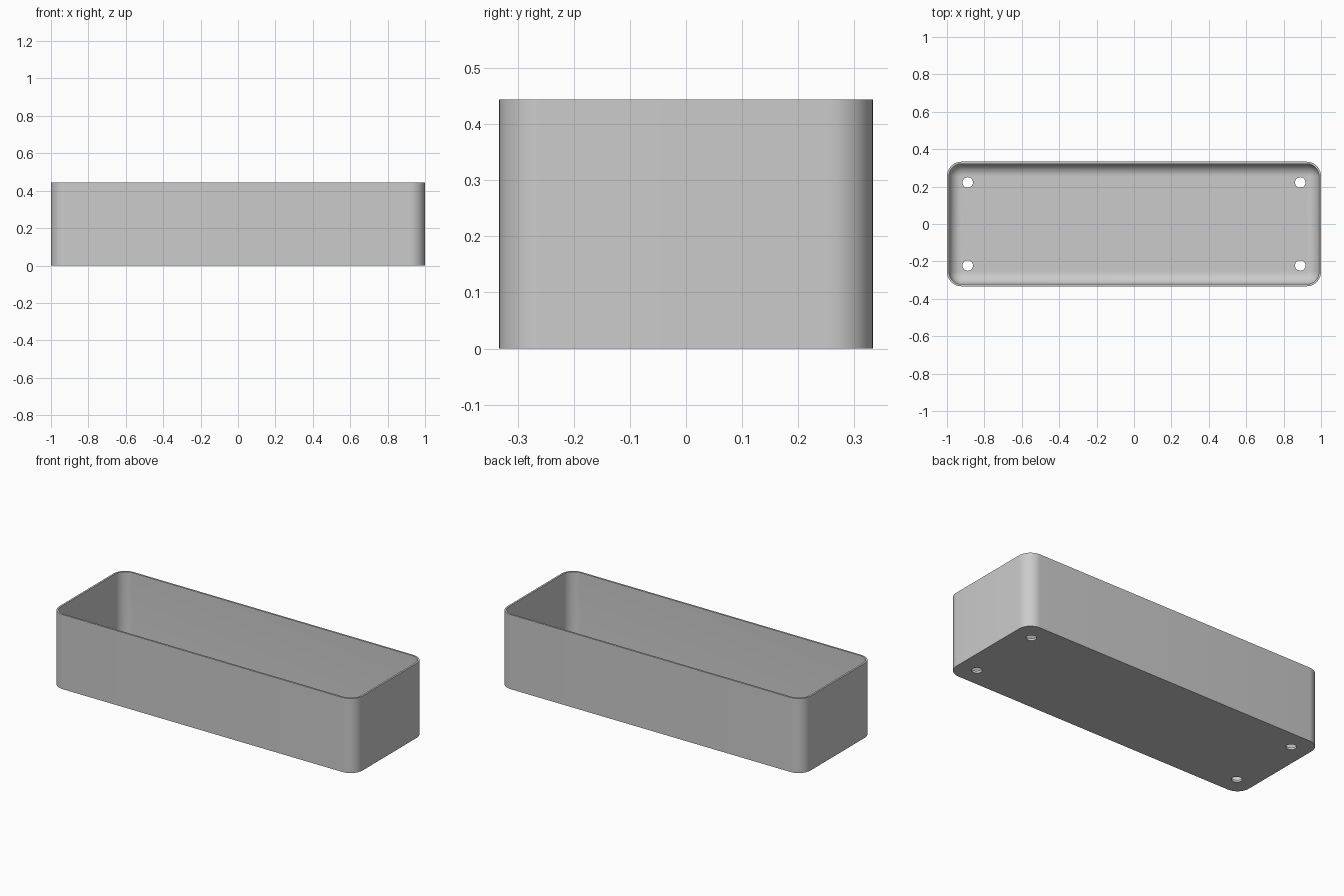
import bpy, bmesh
from math import pi, sin, cos, radians

if "Cube" in bpy.data.objects:
    bpy.data.objects.remove(bpy.data.objects["Cube"])

HX, HY, H = 1.0, 0.333, 0.444      # half length, half depth, height
R, WALL, FLOOR = 0.078, 0.011, 0.013
FILLET, STEPS = 0.065, 12

grey = bpy.data.materials.new("plain grey")
grey.use_nodes = True
colour = (0.6, 0.6, 0.6, 1)
grey.diffuse_color = colour
grey.node_tree.nodes["Principled BSDF"].inputs["Base Color"].default_value = colour


def ring(bm, inset, z):
    """Rounded rectangle of vertices, offset inwards by inset."""
    verts = []
    for q, (sx, sy) in enumerate([(1, 1), (-1, 1), (-1, -1), (1, -1)]):
        for i in range(STEPS + 1):
            a = (q + i / STEPS) * pi / 2
            verts.append(bm.verts.new((sx * (HX - R) + (R - inset) * cos(a),
                                       sy * (HY - R) + (R - inset) * sin(a), z)))
    return verts


# Tray: outer wall, rim, inner wall and filleted inner floor
bm = bmesh.new()
levels = [(0, 0), (0, H), (WALL, H)]
for i in range(STEPS + 1):
    a = i / STEPS * pi / 2
    levels.append((WALL + FILLET * (1 - cos(a)), FLOOR + FILLET * (1 - sin(a))))
rings = [ring(bm, inset, z) for inset, z in levels]
for low, high in zip(rings, rings[1:]):
    for i in range(len(low)):
        j = (i + 1) % len(low)
        bm.faces.new((low[i], low[j], high[j], high[i]))
bm.faces.new(rings[0][::-1])
bm.faces.new(rings[-1])
bmesh.ops.recalc_face_normals(bm, faces=bm.faces)
mesh = bpy.data.meshes.new("planter_tray")
bm.to_mesh(mesh)
bm.free()
mesh.materials.append(grey)
tray = bpy.data.objects.new("planter_tray", mesh)
bpy.context.collection.objects.link(tray)

# Four drain holes through the floor
for sx in (-1, 1):
    for sy in (-1, 1):
        bpy.ops.mesh.primitive_cylinder_add(vertices=32, radius=0.028, depth=0.1,
                                            location=(sx * 0.889, sy * 0.222, 0))
        cutter = bpy.context.object
        cutter.name = "drain_hole_cutter"
        cutter.hide_render = True
        cutter.data.materials.append(grey)
        cut = tray.modifiers.new("drain_hole", 'BOOLEAN')
        cut.operation, cut.solver, cut.object = 'DIFFERENCE', 'EXACT', cutter
        bpy.context.view_layer.objects.active = tray
        bpy.ops.object.modifier_apply(modifier=cut.name)
        bpy.data.objects.remove(cutter)

# Smooth corners, sharp rim and base edges
bpy.ops.object.select_all(action='DESELECT')
tray.select_set(True)
bpy.context.view_layer.objects.active = tray
bpy.ops.object.shade_smooth_by_angle(angle=radians(30))
